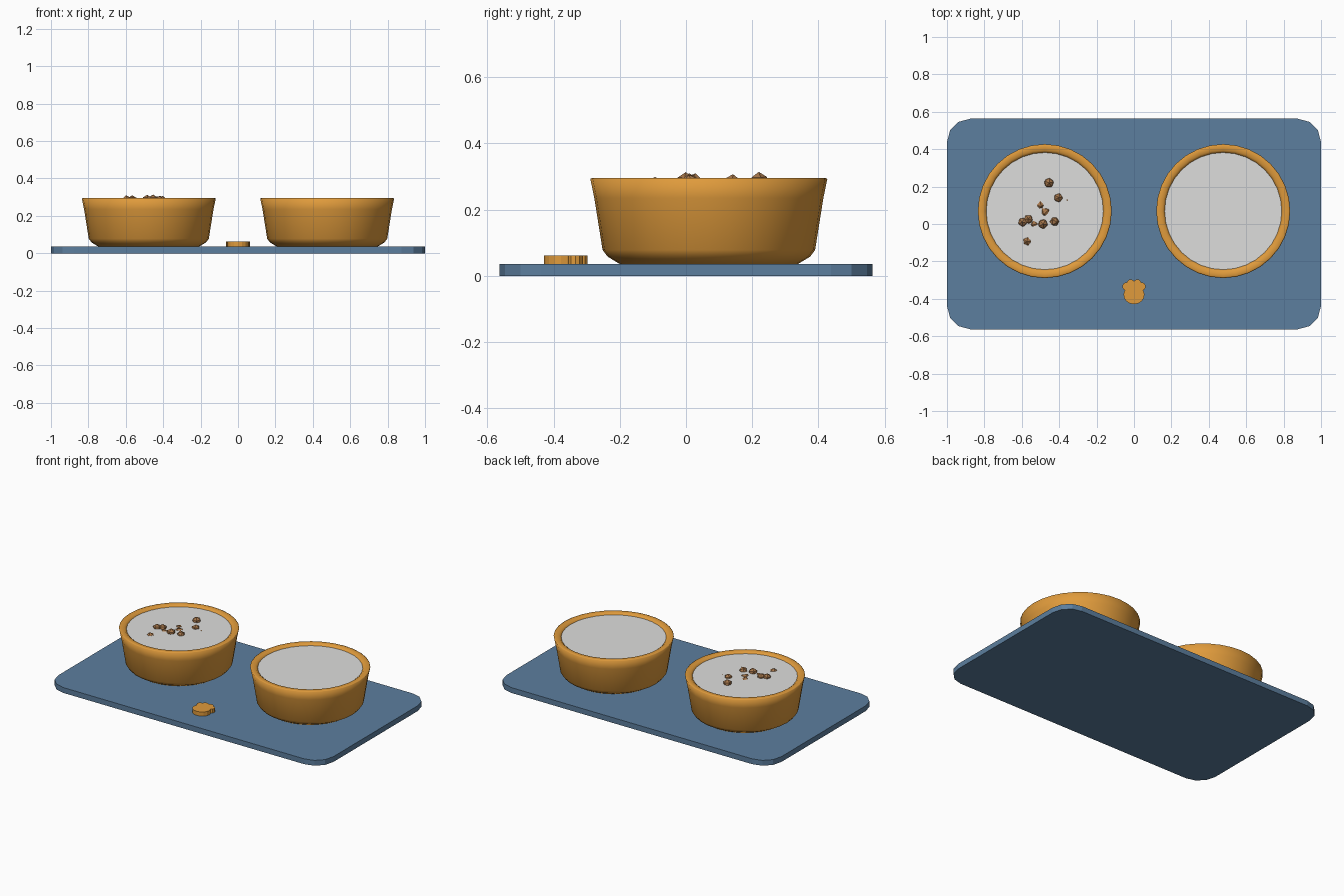
import bpy, bmesh, math, random
from mathutils import Matrix, Vector

if "Cube" in bpy.data.objects:
    bpy.data.objects.remove(bpy.data.objects["Cube"])

random.seed(4)


def material(name, rgb):
    m = bpy.data.materials.new(name)
    m.diffuse_color = (*rgb, 1)
    m.use_nodes = True
    m.node_tree.nodes["Principled BSDF"].inputs["Base Color"].default_value = m.diffuse_color
    return m


BLUE = material("mat_blue", (0.107, 0.209, 0.342))
ORANGE = material("bowl_orange", (0.745, 0.328, 0.045))
GREY = material("filling_grey", (0.73, 0.73, 0.72))
BROWN = material("kibble_brown", (0.376, 0.181, 0.07))


def finish(name, bm, mat, smooth=False):
    bmesh.ops.recalc_face_normals(bm, faces=bm.faces[:])
    me = bpy.data.meshes.new(name)
    bm.to_mesh(me)
    bm.free()
    me.materials.append(mat)
    for p in me.polygons:
        p.use_smooth = smooth
    ob = bpy.data.objects.new(name, me)
    bpy.context.collection.objects.link(ob)
    return ob


def prism(bm, points, z0, z1):
    face = bm.faces.new([bm.verts.new((x, y, z0)) for x, y in points])
    out = bmesh.ops.extrude_face_region(bm, geom=[face])
    top = [v for v in out["geom"] if isinstance(v, bmesh.types.BMVert)]
    bmesh.ops.translate(bm, verts=top, vec=(0, 0, z1 - z0))


def ellipse(cx, cy, rx, ry, n):
    return [(cx + rx * math.cos(math.tau * i / n), cy + ry * math.sin(math.tau * i / n))
            for i in range(n)]


def lathe(bm, profile, cx, cy, n=32):
    rings = []
    for r, z in profile:
        if r == 0:
            rings.append([bm.verts.new((cx, cy, z))] * n)
        else:
            rings.append([bm.verts.new((x, y, z)) for x, y in ellipse(cx, cy, r, r, n)])
    for a, b in zip(rings, rings[1:]):
        for i in range(n):
            j = (i + 1) % n
            bm.faces.new(list(dict.fromkeys([a[i], a[j], b[j], b[i]])))


# Rounded floor mat
R = 0.125
outline = []
for k, (sx, sy) in enumerate([(1, 1), (-1, 1), (-1, -1), (1, -1)]):
    for s in range(4):
        a = math.radians(90 * k + 30 * s)
        outline.append((sx * (1 - R) + R * math.cos(a), sy * (0.563 - R) + R * math.sin(a)))
bm = bmesh.new()
prism(bm, outline, 0, 0.035)
finish("floor_mat", bm, BLUE)

# Two bowls with a flat filling just under the rim
PROFILE = [(0, 0.035), (0.268, 0.035), (0.306, 0.058), (0.321, 0.078), (0.346, 0.235),
           (0.358, 0.293), (0.352, 0.296), (0.325, 0.295), (0.312, 0.284), (0.29, 0.08), (0, 0.06)]
BY = 0.069
for side, cx in (("left", -0.477), ("right", 0.477)):
    bm = bmesh.new()
    lathe(bm, PROFILE, cx, BY)
    finish(side + "_bowl", bm, ORANGE, True)
    bm = bmesh.new()
    bm.faces.new([bm.verts.new((x, y, 0.285)) for x, y in ellipse(cx, BY, 0.313, 0.313, 32)])
    finish(side + "_filling", bm, GREY)

# Kibble poking out of the left filling: x, y, radius, centre height
KIBBLE = [(-0.455, 0.22, 0.028, 0.286), (-0.405, 0.14, 0.026, 0.281),
          (-0.50, 0.10, 0.03, 0.266), (-0.475, 0.065, 0.035, 0.262),
          (-0.595, 0.01, 0.026, 0.284), (-0.565, 0.025, 0.026, 0.284),
          (-0.487, 0.0, 0.028, 0.285), (-0.425, 0.013, 0.026, 0.283),
          (-0.535, 0.0, 0.028, 0.266), (-0.572, -0.093, 0.026, 0.273),
          (-0.362, 0.126, 0.026, 0.263), (-0.28, 0.13, 0.026, 0.262)]
bm = bmesh.new()
for x, y, r, z in KIBBLE:
    spin = Matrix.Rotation(random.uniform(0, math.tau), 4, "Z")
    tilt = Matrix.Rotation(random.uniform(0, 0.6), 4, "X")
    bmesh.ops.create_icosphere(bm, subdivisions=1, radius=r,
                               matrix=Matrix.Translation(Vector((x, y, z))) @ spin @ tilt)
finish("kibble", bm, BROWN)

# Paw badge: one pad and four toes
bm = bmesh.new()
prism(bm, ellipse(0, -0.378, 0.056, 0.051, 16), 0.034, 0.062)
for s in (-1, 1):
    prism(bm, ellipse(s * 0.041, -0.334, 0.022, 0.022, 10), 0.034, 0.062)
    prism(bm, ellipse(s * 0.018, -0.317, 0.021, 0.021, 10), 0.034, 0.062)
finish("paw_badge", bm, ORANGE)
